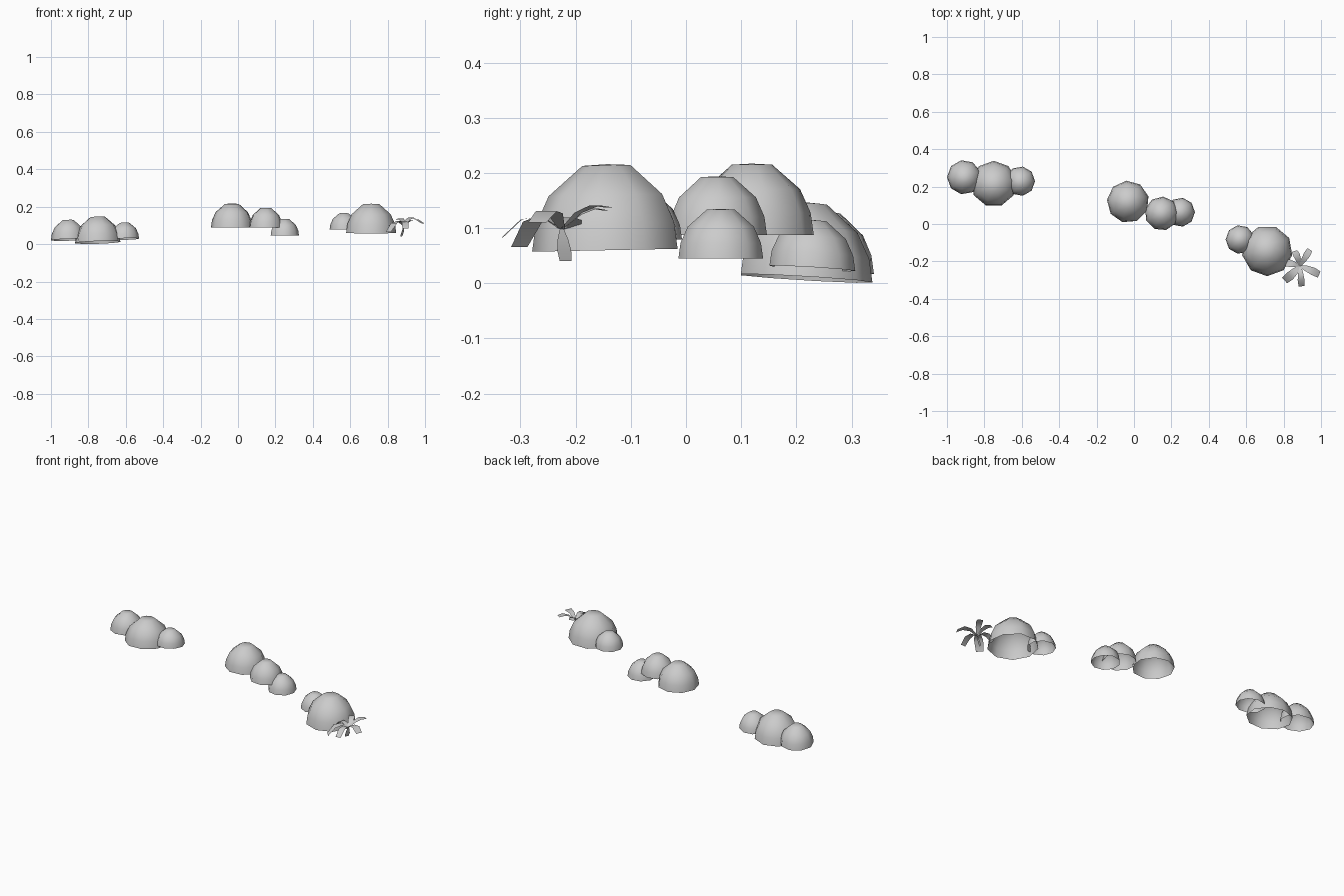
import bpy, math
from mathutils import Vector

if "Cube" in bpy.data.objects:
    bpy.data.objects.remove(bpy.data.objects["Cube"])

SIDES = 9
PROFILE = [(1, 0), (0.95, 0.31), (0.78, 0.64), (0.33, 0.985)]


def make(name, verts, faces):
    mesh = bpy.data.meshes.new(name)
    mesh.from_pydata(verts, [], faces)
    mesh.update()
    ob = bpy.data.objects.new(name, mesh)
    bpy.context.collection.objects.link(ob)
    for p in mesh.polygons:
        p.use_smooth = True
    return ob


def dome(name, x, y, z, r, h, phase, tilt=(0, 0)):
    """Open-bottomed low-poly dome; tilt is the base slope along x and y."""
    verts = []
    for pr, pz in PROFILE:
        for i in range(SIDES):
            a = math.radians(phase) + i * math.tau / SIDES
            dx, dy = r * pr * math.cos(a), r * pr * math.sin(a)
            verts.append((x + dx, y + dy, z + h * pz + tilt[0] * dx + tilt[1] * dy))
    verts.append((x, y, z + h))
    faces = []
    for k in range(len(PROFILE) - 1):
        for i in range(SIDES):
            j = (i + 1) % SIDES
            a, b = k * SIDES, (k + 1) * SIDES
            faces.append((a + i, a + j, b + j, b + i))
    b = (len(PROFILE) - 1) * SIDES
    faces += [(b + i, b + (i + 1) % SIDES, len(verts) - 1) for i in range(SIDES)]
    return make(name, verts, faces)


# Left bush cluster, on a gentle slope
slope = (0.03, -0.06)
dome("left_bush_large", -0.75, 0.215, 0.009, 0.123, 0.138, 90, slope)
dome("left_bush_medium", -0.908, 0.25, 0.023, 0.092, 0.107, 180, slope)
dome("left_bush_small", -0.608, 0.229, 0.027, 0.079, 0.088, 0, slope)

# Middle bush cluster
dome("middle_bush_large", -0.032, 0.119, 0.088, 0.113, 0.129, 95)
dome("middle_bush_medium", 0.148, 0.056, 0.088, 0.091, 0.106, 85)
dome("middle_bush_small", 0.248, 0.063, 0.045, 0.078, 0.09, 0)

# Right bush cluster
dome("right_bush_large", 0.712, -0.143, 0.06, 0.136, 0.156, -90, (0, 0.02))
dome("right_bush_small", 0.567, -0.083, 0.079, 0.077, 0.087, 180)

# Leafy plant: arching strips given by mid point, tip and widths
CENTRE = Vector((0.887, -0.225, 0.098))
LEAVES = [
    ((0.915, -0.18, 0.137), (0.94, -0.137, 0.137), 0.036),
    ((0.94, -0.245, 0.132), (0.99, -0.27, 0.11), 0.042),
    ((0.892, -0.28, 0.122), (0.895, -0.333, 0.083), 0.036),
    ((0.848, -0.265, 0.122), (0.805, -0.302, 0.066), 0.048),
    ((0.842, -0.212, 0.12), (0.80, -0.205, 0.085), 0.04),
    ((0.875, -0.18, 0.132), (0.858, -0.145, 0.132), 0.036),
    ((0.882, -0.222, 0.07), (0.872, -0.218, 0.04), 0.028),
]
verts, faces = [], []
for mid, tip, width in LEAVES:
    mid, tip = Vector(mid), Vector(tip)
    ctrl = 2 * mid - (CENTRE + tip) / 2
    d = (tip - CENTRE).to_2d().normalized()
    side = Vector((-d.y, d.x, 0))
    start = len(verts)
    for t, w in ((0, 0.3), (0.33, 0.75), (0.67, 1), (1, 0.85)):
        p = CENTRE * (1 - t) ** 2 + ctrl * 2 * t * (1 - t) + tip * t * t
        verts += [p + side * width * w / 2, p - side * width * w / 2]
    for k in range(3):
        s = start + 2 * k
        faces.append((s, s + 1, s + 3, s + 2))
make("leafy_plant", verts, faces)
